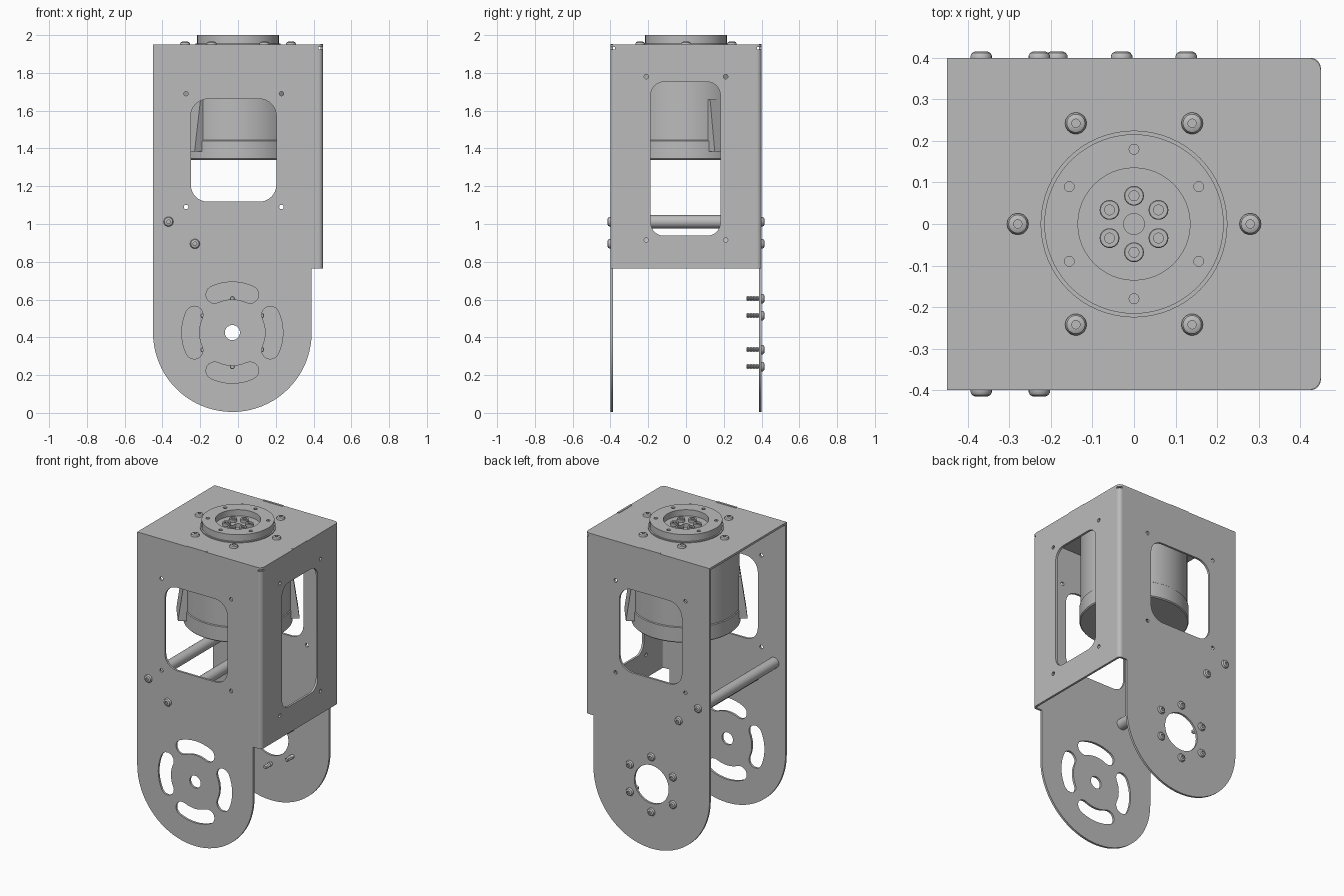
import bpy, bmesh
from math import sin, cos, pi, radians
from mathutils import Matrix, Vector

cube = bpy.data.objects.get("Cube")
if cube:
    bpy.data.objects.remove(cube, do_unlink=True)

metal = bpy.data.materials.new("grey_metal")
metal.use_nodes = True
grey = (0.5, 0.5, 0.5, 1)
metal.diffuse_color = grey
metal.node_tree.nodes["Principled BSDF"].inputs["Base Color"].default_value = grey

T = 0.014           # sheet thickness
HX, HY = 0.45, 0.4  # half footprint
PX, PZ = -0.03, 0.425  # pivot centre of the two arms

# Local plane -> world: "xz" sheets face y, "yz" sheets face x, "xy" sheets face z
PLANES = {
    "xy": Matrix.Identity(4),
    "xz": Matrix(((1, 0, 0, 0), (0, 0, 1, 0), (0, 1, 0, 0), (0, 0, 0, 1))),
    "yz": Matrix(((0, 0, 1, 0), (1, 0, 0, 0), (0, 1, 0, 0), (0, 0, 0, 1))),
}


def finish(name, bm):
    bmesh.ops.remove_doubles(bm, verts=bm.verts, dist=0.00001)
    bmesh.ops.recalc_face_normals(bm, faces=bm.faces)
    mesh = bpy.data.meshes.new(name)
    bm.to_mesh(mesh)
    bm.free()
    mesh.materials.append(metal)
    mesh.shade_smooth()
    mesh.set_sharp_from_angle(angle=radians(30))
    ob = bpy.data.objects.new(name, mesh)
    bpy.context.collection.objects.link(ob)
    return ob


def arc(cx, cy, r, a0, a1, n=8):
    return [(cx + r * cos(radians(a0 + (a1 - a0) * i / n)),
             cy + r * sin(radians(a0 + (a1 - a0) * i / n))) for i in range(n + 1)]


def circle(cx, cy, r, n=32):
    return arc(cx, cy, r, 0, 360, n)[:-1]


def ring_points(cx, cy, r, start):
    return circle(cx, cy, r, 6) if start == 0 else arc(cx, cy, r, start, start + 300, 5)


def round_rect(x0, x1, y0, y1, r):
    return (arc(x1 - r, y1 - r, r, 0, 90) + arc(x0 + r, y1 - r, r, 90, 180)
            + arc(x0 + r, y0 + r, r, 180, 270) + arc(x1 - r, y0 + r, r, 270, 360))


def arc_slot(cx, cy, r, w, mid, half):
    a, b = radians(mid - half), radians(mid + half)
    return (arc(cx, cy, r + w, mid - half, mid + half)
            + arc(cx + r * cos(b), cy + r * sin(b), w, mid + half, mid + half + 180)[1:]
            + arc(cx, cy, r - w, mid + half, mid - half)[1:]
            + arc(cx + r * cos(a), cy + r * sin(a), w, mid - half + 180, mid - half + 360)[1:-1])


def sheet(name, outline, holes, plane, d0, d1):
    """Flat sheet with holes, filling depth d0..d1 across its plane."""
    cu = bpy.data.curves.new(name, "CURVE")
    cu.dimensions = "2D"
    cu.fill_mode = "BOTH"
    cu.extrude = (d1 - d0) / 2
    for pts in [outline] + holes:
        sp = cu.splines.new("POLY")
        sp.points.add(len(pts) - 1)
        for p, (u, v) in zip(sp.points, pts):
            p.co = (u, v, 0, 1)
        sp.use_cyclic_u = True
    tmp = bpy.data.objects.new(name + "_curve", cu)
    bpy.context.collection.objects.link(tmp)
    dg = bpy.context.evaluated_depsgraph_get()
    mesh = bpy.data.meshes.new_from_object(tmp.evaluated_get(dg))
    bm = bmesh.new()
    bm.from_mesh(mesh)
    bpy.data.objects.remove(tmp, do_unlink=True)
    bpy.data.meshes.remove(mesh)
    bm.transform(PLANES[plane] @ Matrix.Translation((0, 0, (d0 + d1) / 2)))
    return finish(name, bm)


def lathe(name, profile, loc=(0, 0, 0), axis=(0, 0, 1), n=48):
    """Revolve (radius, height) points about an axis placed at loc."""
    bm = bmesh.new()
    vs = [bm.verts.new((r, 0, h)) for r, h in profile]
    es = [bm.edges.new(pair) for pair in zip(vs, vs[1:])]
    bmesh.ops.spin(bm, geom=vs + es, cent=(0, 0, 0), axis=(0, 0, 1),
                   angle=2 * pi, steps=n, use_merge=True)
    turn = Vector((0, 0, 1)).rotation_difference(Vector(axis)).to_matrix().to_4x4()
    bm.transform(Matrix.Translation(loc) @ turn)
    return finish(name, bm)


def screw(name, loc, axis, shank=0.02):
    """Button head screw with a socket and a ribbed shank."""
    ribs = []
    steps = max(1, round(shank / 0.008))
    for i in range(steps):
        h = -shank + shank * i / steps
        ribs += [(0.010, h), (0.013, h + shank / steps / 2)]
    lathe(name, [(0, -shank)] + ribs + [(0.011, 0), (0.026, 0), (0.026, 0.005), (0.022, 0.012),
                 (0.014, 0.016), (0.010, 0.016), (0.010, 0.006), (0, 0.006)], loc, axis, 18)


# Front and back arms
arm = ([(-HX, 1.936)] + arc(PX, PZ, 0.42, 180, 360, 40)
       + [(0.39, 0.765), (0.425, 0.765), (0.425, 1.936)])
window = round_rect(-0.25, 0.203, 1.118, 1.662, 0.09)
corner_holes = [circle(x, z, 0.012, 12) for x in (-0.275, 0.23) for z in (1.09, 1.69)]
slots = [arc_slot(PX, PZ, 0.222, 0.046, a, 25) for a in (0, 90, 180, 270)]
sheet("front_arm", arm, [window, circle(PX, PZ, 0.04)] + corner_holes + slots, "xz", -HY, T - HY)
sheet("back_arm", arm, [window, circle(PX, PZ, 0.125)] + corner_holes, "xz", HY - T, HY)

# Side panel joined to the arms by rounded bends
side_holes = [circle(y, z, 0.012, 12) for y in (-0.21, 0.21) for z in (0.915, 1.78)]
sheet("side_panel", [(-0.375, 0.765), (0.375, 0.765), (0.375, 1.936), (-0.375, 1.936)],
      [round_rect(-0.187, 0.182, 0.938, 1.752, 0.07)] + side_holes, "yz", HX - T, HX)
for name, s in (("back_bend", 1), ("front_bend", -1)):
    bend = arc(0.425, s * 0.375, 0.025, 0, s * 90) + arc(0.425, s * 0.375, 0.025 - T, s * 90, 0)
    sheet(name, bend, [], "xy", 0.765, 1.925)

# Top plate with locating tabs
top = ([(-HX, HY), (-HX, -HY)] + arc(0.42, -0.37, 0.03, 270, 360) + arc(0.42, 0.37, 0.03, 0, 90))
sheet("top_plate", top, [circle(0, 0, 0.21, 48)], "xy", 1.936, 1.95)
for name, x0, x1, y0, y1 in (("front_tab", -0.09, 0.05, -0.4, -0.386),
                             ("back_tab", -0.09, 0.05, 0.386, 0.4),
                             ("side_tab", 0.436, 0.45, -0.07, 0.07)):
    sheet(name, [(x0, y0), (x1, y0), (x1, y1), (x0, y1)], [], "xy", 1.93, 1.953)

# Motor body under the top plate
lathe("motor_body", [(0, 1.34), (0.318, 1.34), (0.324, 1.346), (0.324, 1.44), (0.319, 1.444),
                     (0.319, 1.936), (0, 1.936)], n=64)
for i, a in enumerate((38, 218)):
    # tapered cable housings on opposite sides
    bm = bmesh.new()
    bmesh.ops.create_cube(bm, size=1)
    for v in bm.verts:
        low = v.co.z < 0
        v.co = Vector(((0.362 if low else 0.322) if v.co.x > 0 else 0.28,
                       0.09 * v.co.y * 2, 1.385 if low else 1.66))
    bm.transform(Matrix.Rotation(radians(a), 4, "Z"))
    finish("cable_housing_%d" % (i + 1), bm)

# Output flange: ring with bolt holes around a recessed hub
flange_holes = [circle(x, y, 0.012, 12) for x, y in ring_points(0, 0, 0.18, 30)]
sheet("output_ring", circle(0, 0, 0.216, 64), [circle(0, 0, 0.135, 48)] + flange_holes,
      "xy", 1.94, 2.0)
lathe("ring_collar", [(0.2, 1.94), (0.225, 1.94), (0.225, 1.956), (0.2, 1.956)], n=64)
lathe("output_hub", [(0.025, 1.937), (0.025, 1.96), (0.137, 1.96), (0.137, 1.937)], n=48)
for i, (x, y) in enumerate(ring_points(0, 0, 0.068, 30)):
    lathe("hub_screw_%d" % (i + 1), [(0.024, 0), (0.024, 0.018), (0.022, 0.02), (0.012, 0.02),
                                     (0.012, 0.008), (0, 0.008)], (x, y, 1.96), n=18)

# Top plate screws
for i, (x, y) in enumerate(ring_points(0, 0, 0.28, 0)):
    screw("top_screw_%d" % (i + 1), (x, y, 1.95), (0, 0, 1))

# Cross rods with a screw at each end
for i, (x, z) in enumerate(((-0.368, 1.012), (-0.228, 0.895))):
    lathe("cross_rod_%d" % (i + 1), [(0, -0.386), (0.035, -0.386), (0.035, 0.386), (0, 0.386)],
          (x, 0, z), (0, 1, 0), 24)
    screw("front_rod_screw_%d" % (i + 1), (x, -HY, z), (0, -1, 0))
    screw("back_rod_screw_%d" % (i + 1), (x, HY, z), (0, 1, 0))

# Ring of long screws around the back arm opening
for i, (x, z) in enumerate(ring_points(PX, PZ, 0.18, 30)):
    screw("pivot_screw_%d" % (i + 1), (x, HY, z), (0, 1, 0), 0.08)
